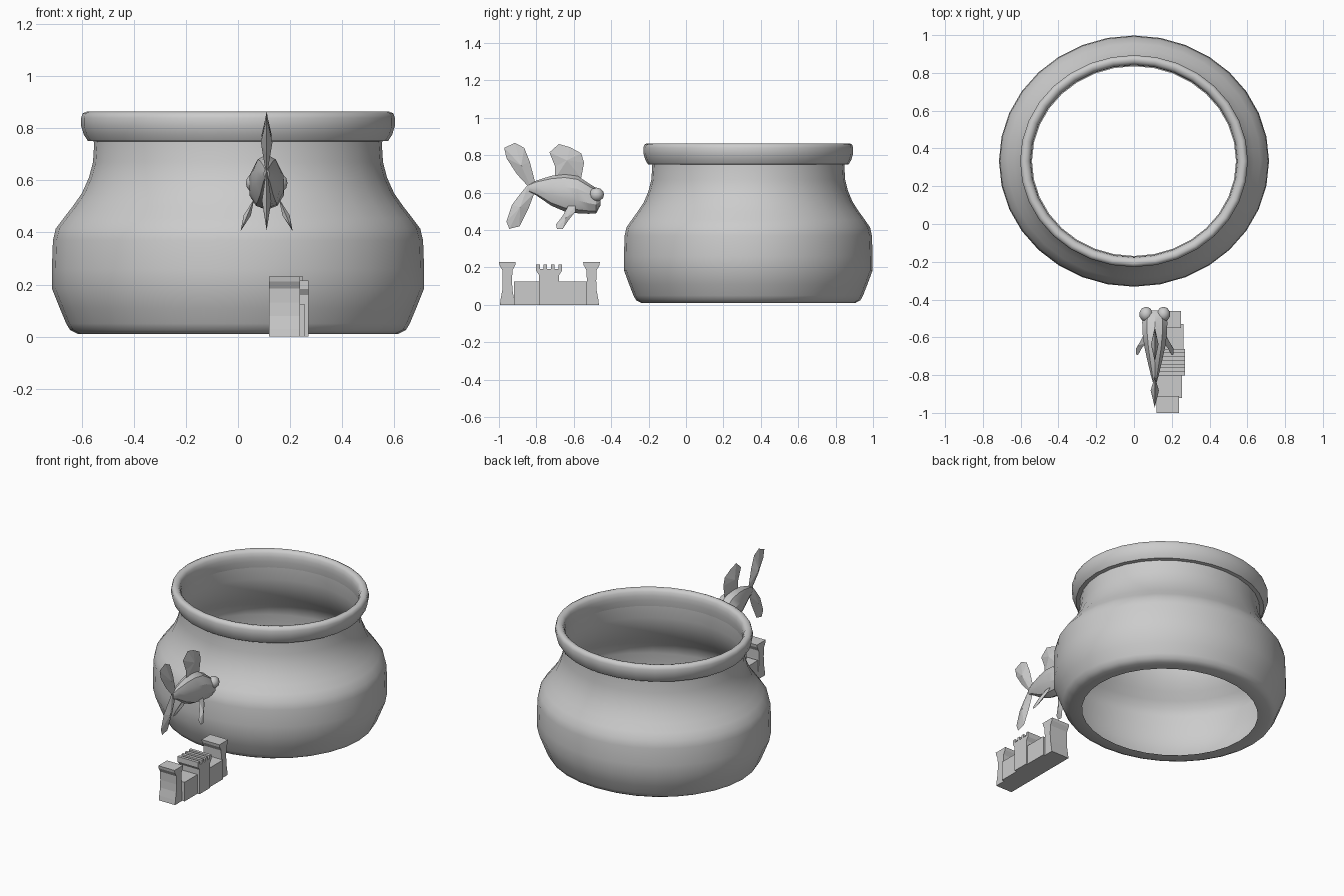
import bpy, bmesh, math
from mathutils import Vector

cube = bpy.data.objects.get("Cube")
if cube:
    bpy.data.objects.remove(cube, do_unlink=True)

grey = bpy.data.materials.new("plain grey")
grey.use_nodes = True
grey.diffuse_color = (0.6, 0.6, 0.6, 1)
grey.node_tree.nodes["Principled BSDF"].inputs["Base Color"].default_value = (0.6, 0.6, 0.6, 1)


def finish(name, bm, smooth=None, recalc=True):
    """Turn a bmesh into a named object, smooth below the given angle."""
    if recalc:
        bmesh.ops.recalc_face_normals(bm, faces=bm.faces)
    mesh = bpy.data.meshes.new(name)
    bm.to_mesh(mesh)
    bm.free()
    mesh.materials.append(grey)
    ob = bpy.data.objects.new(name, mesh)
    bpy.context.collection.objects.link(ob)
    if smooth:
        bpy.ops.object.select_all(action='DESELECT')
        ob.select_set(True)
        bpy.context.view_layer.objects.active = ob
        bpy.ops.object.shade_smooth_by_angle(angle=math.radians(smooth))
    return ob


def loft(bm, rings, caps=False):
    """Skin closed rings of points; optionally cap both ends."""
    loops = [[bm.verts.new(p) for p in ring] for ring in rings]
    n = len(loops[0])
    for a, b in zip(loops, loops[1:]):
        for i in range(n):
            j = (i + 1) % n
            bm.faces.new((a[i], a[j], b[j], b[i]))
    if caps:
        bm.faces.new(loops[0][::-1])
        bm.faces.new(loops[-1])


def slab(name, outline, x0, x1):
    """Extrude a (y, z) outline between two x positions."""
    bm = bmesh.new()
    loft(bm, [[(x, y, z) for y, z in outline] for x in (x0, x1)], caps=True)
    return finish(name, bm)


# Oval bowl, open through the base, with a rolled rim
BOWL_Y, OVAL, SIDES = 0.333, 0.93, 32
bowl_profile = [(0.54, 0.01), (0.615, 0.01), (0.645, 0.025), (0.66, 0.05), (0.685, 0.11),
                (0.715, 0.185), (0.715, 0.26), (0.711, 0.37), (0.70, 0.415), (0.67, 0.455),
                (0.635, 0.5), (0.60, 0.55), (0.573, 0.61), (0.557, 0.67), (0.552, 0.75)]
rim_profile = [(0.552, 0.75), (0.577, 0.752), (0.592, 0.775), (0.603, 0.81), (0.603, 0.84),
               (0.597, 0.857), (0.582, 0.864), (0.562, 0.86), (0.55, 0.845), (0.545, 0.82),
               (0.545, 0.79), (0.552, 0.75)]


def lathe(name, profile, smooth):
    bm = bmesh.new()
    angles = [2 * math.pi * i / SIDES for i in range(SIDES)]
    loft(bm, [[(r * math.cos(a), BOWL_Y + OVAL * r * math.sin(a), z) for a in angles]
              for r, z in profile])
    return finish(name, bm, smooth, recalc=False)


lathe("bowl_wall", bowl_profile, 50)
lathe("bowl_rim", rim_profile, 50)

# Fish body: y, top, bottom, half width of each section
FISH_X = 0.11
sections = [(-0.84, 0.645, 0.605, 0.010), (-0.80, 0.665, 0.585, 0.022),
            (-0.72, 0.69, 0.53, 0.042), (-0.65, 0.70, 0.50, 0.058),
            (-0.58, 0.69, 0.49, 0.068), (-0.52, 0.65, 0.487, 0.070),
            (-0.48, 0.625, 0.49, 0.064), (-0.458, 0.60, 0.53, 0.045)]
bm = bmesh.new()
rings = []
for y, top, bottom, half in sections:
    mid, tall = (top + bottom) / 2, (top - bottom) / 2
    rings.append([(FISH_X + half * math.sin(a), y, mid + tall * math.cos(a))
                  for a in (math.tau * k / 10 for k in range(10))])
loft(bm, rings, caps=True)
finish("fish_body", bm, 25)

# Bulging eyes on either side of the head
for side, label in ((1, "left"), (-1, "right")):
    bm = bmesh.new()
    bmesh.ops.create_uvsphere(bm, u_segments=10, v_segments=6, radius=1)
    for v in bm.verts:
        v.co = Vector((FISH_X + side * 0.046 + v.co.x * 0.036,
                       -0.478 + v.co.y * 0.04, 0.59 + v.co.z * 0.037))
    finish("fish_eye_" + label, bm, 40)


def fin(name, outline, thick, offset=lambda z: 0.0):
    """Leaf-shaped fin: thin edge rising to a ridge at its centre."""
    bm = bmesh.new()
    edge = [bm.verts.new((FISH_X + offset(z), y, z)) for y, z in outline]
    cy = sum(p[0] for p in outline) / len(outline)
    cz = sum(p[1] for p in outline) / len(outline)
    for s in (1, -1):
        tip = bm.verts.new((FISH_X + offset(cz) + s * thick, cy, cz))
        for i, a in enumerate(edge):
            bm.faces.new((a, edge[(i + 1) % len(edge)], tip))
    return finish(name, bm)


fin("tail_upper", [(-0.85, 0.64), (-0.905, 0.70), (-0.96, 0.785), (-0.972, 0.84), (-0.915, 0.866),
                   (-0.865, 0.84), (-0.835, 0.765), (-0.808, 0.66), (-0.82, 0.61)], 0.022)
fin("tail_lower", [(-0.84, 0.65), (-0.885, 0.595), (-0.93, 0.535), (-0.96, 0.445), (-0.945, 0.407),
                   (-0.89, 0.42), (-0.84, 0.52), (-0.81, 0.60)], 0.018)
fin("dorsal_fin", [(-0.70, 0.675), (-0.70, 0.74), (-0.73, 0.815), (-0.68, 0.86), (-0.62, 0.843),
                   (-0.56, 0.81), (-0.545, 0.76), (-0.56, 0.68)], 0.02)
for side, label in ((1, "left"), (-1, "right")):
    fin("side_fin_" + label, [(-0.63, 0.53), (-0.66, 0.475), (-0.695, 0.43), (-0.69, 0.405),
                              (-0.66, 0.405), (-0.63, 0.45), (-0.59, 0.50), (-0.59, 0.53)], 0.014,
        lambda z, s=side: s * (0.1 - (z - 0.405) * 0.42))

# Castle: two flared end towers
BACK = 0.12


def tower(name, y, x1):
    half = [(0.04, 0), (0.036, 0.03), (0.027, 0.08), (0.025, 0.13), (0.027, 0.185),
            (0.042, 0.212), (0.045, 0.23)]
    outline = [(y + w, z) for w, z in half] + [(y - w, z) for w, z in reversed(half)]
    slab(name, outline, BACK, x1)


tower("front_tower", -0.955, 0.238)
tower("back_tower", -0.505, 0.25)

# Low walls joining the towers to the keep
for name, y0, y1, x1 in (("front_wall", -0.92, -0.78, 0.255), ("back_wall", -0.69, -0.53, 0.262)):
    slab(name, [(y0, 0), (y1, 0), (y1, 0.126), (y0, 0.126)], BACK, x1)

# Keep with a flared, notched top
KEEP_Y, WIDE = -0.732, 0.069
notches = []
step = 2 * WIDE / 7
for i in range(7):
    z = 0.215 if i % 2 == 0 else 0.193
    left = KEEP_Y + WIDE - i * step
    notches += [(left, z), (left - step, z)]
slab("keep", [(KEEP_Y - 0.054, 0), (KEEP_Y + 0.054, 0), (KEEP_Y + 0.054, 0.16),
              (KEEP_Y + WIDE, 0.182)] + notches +
     [(KEEP_Y - WIDE, 0.182), (KEEP_Y - 0.054, 0.16)], BACK, 0.27)
